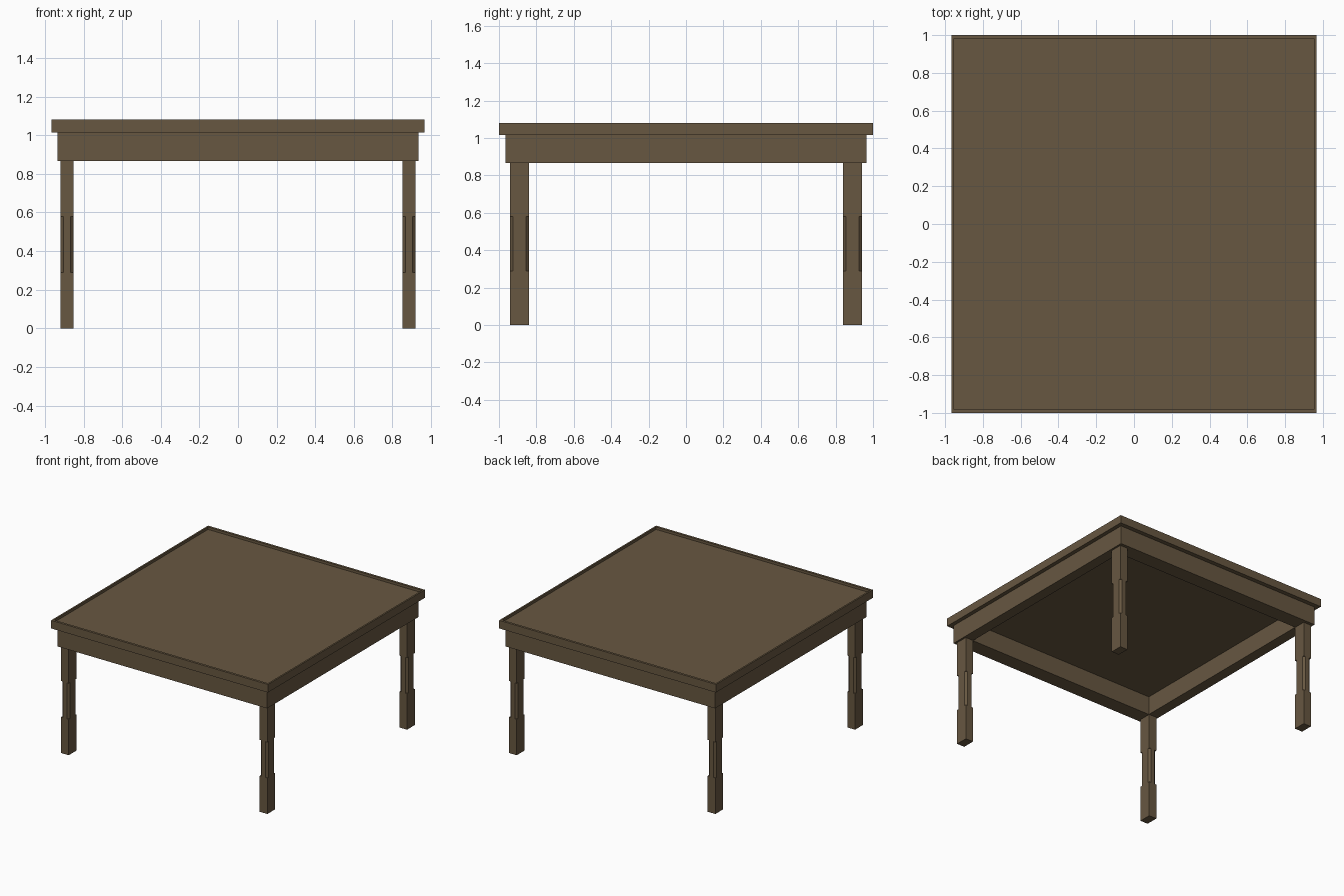
import bpy, bmesh

if "Cube" in bpy.data.objects:
    bpy.data.objects.remove(bpy.data.objects["Cube"])

wood = bpy.data.materials.new("brown wood")
wood.diffuse_color = (0.137, 0.096, 0.053, 1)
wood.use_nodes = True
wood.node_tree.nodes["Principled BSDF"].inputs["Base Color"].default_value = wood.diffuse_color


def loft(name, rings, caps=True, location=(0, 0, 0)):
    """Bridge rings of points; cap the ends, or close last ring onto first."""
    bm = bmesh.new()
    loops = [[bm.verts.new(p) for p in ring] for ring in rings]
    pairs = list(zip(loops, loops[1:]))
    if caps:
        bm.faces.new(loops[0][::-1])
        bm.faces.new(loops[-1])
    else:
        pairs.append((loops[-1], loops[0]))
    for a, b in pairs:
        n = len(a)
        for i in range(n):
            j = (i + 1) % n
            bm.faces.new((a[i], a[j], b[j], b[i]))
    bmesh.ops.remove_doubles(bm, verts=bm.verts, dist=1e-5)
    bmesh.ops.dissolve_degenerate(bm, dist=1e-5, edges=bm.edges)
    bmesh.ops.recalc_face_normals(bm, faces=bm.faces)
    mesh = bpy.data.meshes.new(name)
    bm.to_mesh(mesh)
    bm.free()
    mesh.materials.append(wood)
    obj = bpy.data.objects.new(name, mesh)
    obj.location = location
    bpy.context.collection.objects.link(obj)
    return obj


def rect(x, y, z):
    return [(-x, -y, z), (x, -y, z), (x, y, z), (-x, y, z)]


def leg_ring(hx, hy, c, z, cut):
    """Three points per corner; the middle one is pulled in when chamfered."""
    ring = []
    for k, (sx, sy) in enumerate([(-1, -1), (1, -1), (1, 1), (-1, 1)]):
        on_x = (sx * hx, sy * (hy - c), z)
        on_y = (sx * (hx - c), sy * hy, z)
        m = c / 2 if cut else 0
        mid = (sx * (hx - m), sy * (hy - m), z)
        ring += [on_x, mid, on_y] if k % 2 == 0 else [on_y, mid, on_x]
    return ring


# Table top with a thin raised rim
loft("table_top", [rect(0.967, 1.0, 1.015), rect(0.967, 1.0, 1.08),
                   rect(0.954, 0.981, 1.08), rect(0.954, 0.981, 1.06)])

# Apron frame, open in the middle
loft("apron", [rect(0.935, 0.965, 0.865), rect(0.935, 0.965, 1.015),
               rect(0.85, 0.842, 1.015), rect(0.85, 0.842, 0.865)], caps=False)

# Legs with chamfered corners along the middle
levels = [(0, 0), (0.29, 0), (0.29, 1), (0.58, 1), (0.58, 0), (0.866, 0)]
for fy, sy in (("front", -1), ("back", 1)):
    for fx, sx in (("left", -1), ("right", 1)):
        loft(f"{fy}_{fx}_leg",
             [leg_ring(0.034, 0.05, 0.016, z, cut) for z, cut in levels],
             location=(sx * 0.886, sy * 0.89, 0))
